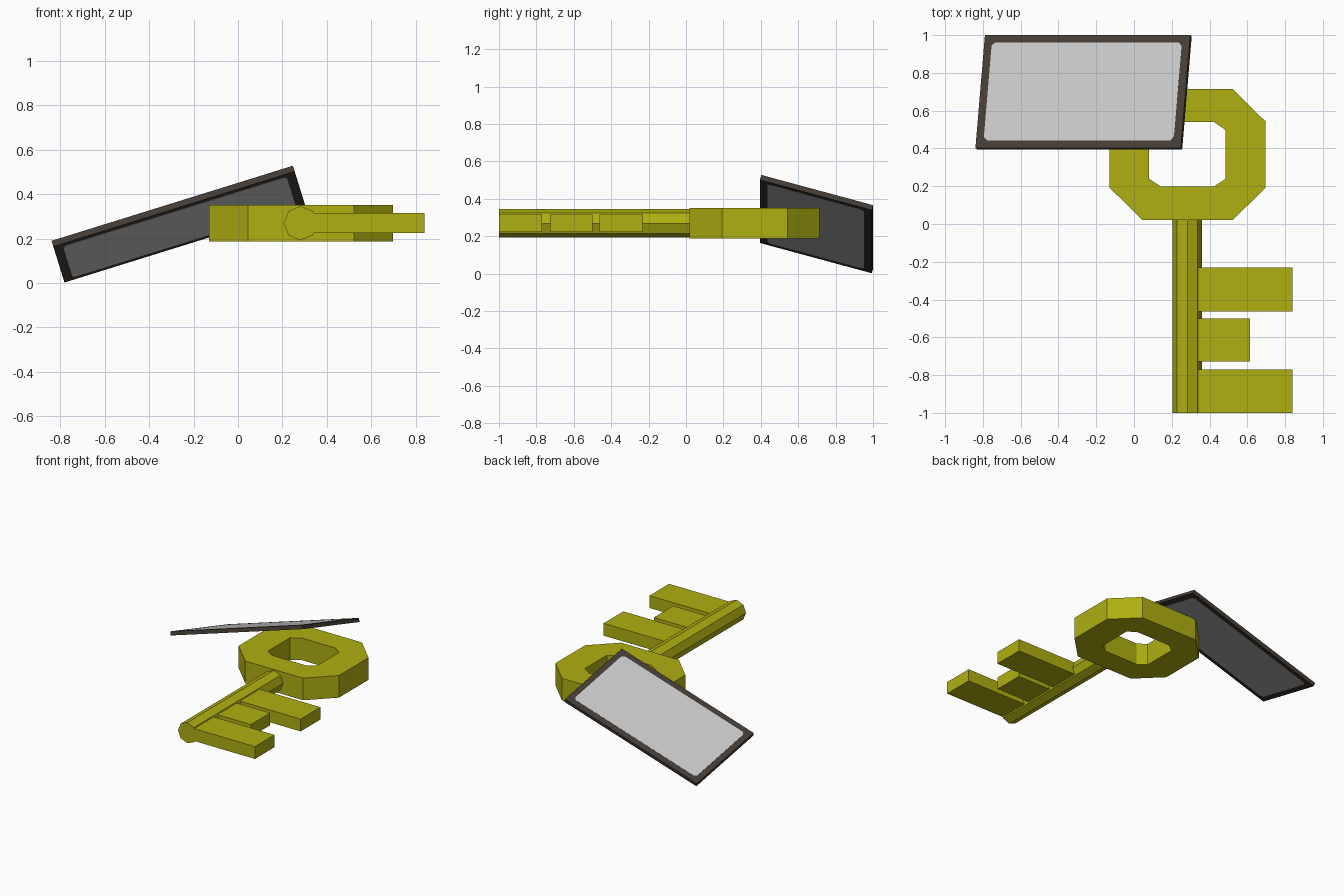
import bpy, bmesh
from mathutils import Matrix, Vector
from math import sin, cos, pi

if "Cube" in bpy.data.objects:
    bpy.data.objects.remove(bpy.data.objects["Cube"])


def material(name, rgb):
    m = bpy.data.materials.new(name)
    m.diffuse_color = (*rgb, 1)
    m.use_nodes = True
    m.node_tree.nodes["Principled BSDF"].inputs["Base Color"].default_value = m.diffuse_color
    return m


BRASS = material("yellow brass", (0.43, 0.43, 0.006))
FRAME = material("dark brown", (0.058, 0.046, 0.036))
PANEL = material("light grey", (0.57, 0.57, 0.57))


def finish(bm, name, mat, matrix=None):
    bmesh.ops.recalc_face_normals(bm, faces=bm.faces)
    me = bpy.data.meshes.new(name)
    bm.to_mesh(me)
    bm.free()
    me.materials.append(mat)
    ob = bpy.data.objects.new(name, me)
    bpy.context.collection.objects.link(ob)
    if matrix:
        ob.matrix_world = matrix
    return ob


def chamfered(x0, x1, y0, y1, cx, cy):
    """Rectangle outline with cut corners, counter-clockwise."""
    return [(x0 + cx, y0), (x1 - cx, y0), (x1, y0 + cy), (x1, y1 - cy),
            (x1 - cx, y1), (x0 + cx, y1), (x0, y1 - cy), (x0, y0 + cy)]


def prism(name, outline, z0, z1, mat, matrix=None):
    bm = bmesh.new()
    lo = [bm.verts.new((x, y, z0)) for x, y in outline]
    hi = [bm.verts.new((x, y, z1)) for x, y in outline]
    bm.faces.new(lo)
    bm.faces.new(hi)
    n = len(outline)
    for i in range(n):
        j = (i + 1) % n
        bm.faces.new((lo[i], lo[j], hi[j], hi[i]))
    return finish(bm, name, mat, matrix)


def ring(name, outer, inner, z0, z1, mat):
    bm = bmesh.new()
    loops = [[bm.verts.new((x, y, z)) for x, y in o]
             for o, z in ((outer, z0), (outer, z1), (inner, z1), (inner, z0))]
    n = len(outer)
    for k in range(4):
        a, b = loops[k], loops[(k + 1) % 4]
        for i in range(n):
            j = (i + 1) % n
            bm.faces.new((a[i], a[j], b[j], b[i]))
    return finish(bm, name, mat)


def rect(x0, x1, y0, y1):
    return [(x0, y0), (x1, y0), (x1, y1), (x0, y1)]


# Key bow: octagonal ring handle
ring("key_bow", chamfered(-0.13, 0.697, 0.02, 0.715, 0.175, 0.173),
     chamfered(0.08, 0.485, 0.198, 0.54, 0.062, 0.042), 0.187, 0.352, BRASS)

# Key shaft: eight-sided rod running along y
shaft = [(0.077 * cos(i * pi / 4), 0.077 * sin(i * pi / 4)) for i in range(8)]
prism("key_shaft", shaft, -0.022, 1.0, BRASS,
      Matrix.Translation((0.282, 0, 0.269)) @ Matrix.Rotation(pi / 2, 4, 'X'))

# Key teeth
for i, (tip, y0, y1) in enumerate(((0.84, -1.0, -0.77), (0.615, -0.727, -0.5),
                                   (0.84, -0.462, -0.23))):
    prism(f"key_tooth_{i + 1}", rect(0.3, tip, y0, y1), 0.224, 0.316, BRASS)

# Tilted tag: dark frame slab with a grey panel flush on both faces
u = Vector((0.955, 0, 0.297)).normalized()
v = Vector((0.08, 0.96, -0.26))
v = (v - u * v.dot(u)).normalized()
tilt = Matrix((u, v, u.cross(v))).transposed().to_4x4()
place = Matrix.Translation((-0.267, 0.698, 0.265)) @ tilt
W, H, T = 1.138 / 2, 0.622 / 2, 0.014
prism("tag_frame", rect(-W, W, -H, H), -T, T, FRAME, place)
B = 0.042
for side, name in ((1, "tag_panel_top"), (-1, "tag_panel_bottom")):
    a, b = sorted((side * (T - 0.003), side * (T + 0.001)))
    prism(name, chamfered(-W + B, W - B, -H + B, H - B, 0.018, 0.018), a, b, PANEL, place)
